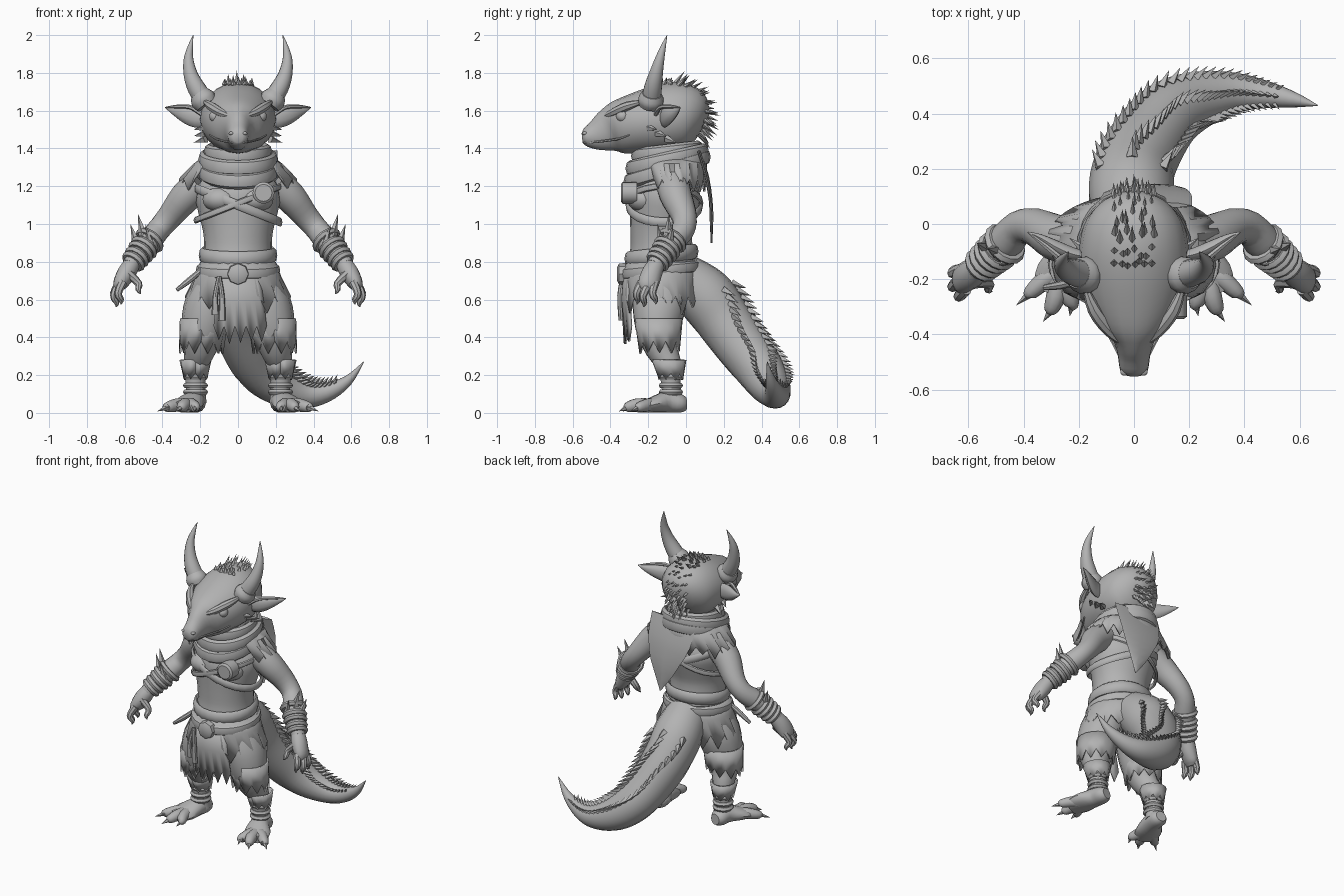
import bpy
import bmesh
import random
from math import sin, cos, pi, radians
from mathutils import Vector, Matrix

random.seed(4)
X_AXIS, Z_AXIS = Vector((1, 0, 0)), Vector((0, 0, 1))
parts = []

cube = bpy.data.objects.get("Cube")
if cube:
    bpy.data.objects.remove(cube, do_unlink=True)

clay = bpy.data.materials.new("clay grey")
clay.use_nodes = True
clay.diffuse_color = (.45, .45, .45, 1)
clay.node_tree.nodes["Principled BSDF"].inputs["Base Color"].default_value = clay.diffuse_color


def finish(name, bm, mirror=False, thickness=0):
    """Turn a bmesh into an object with the shared material and modifiers."""
    bmesh.ops.recalc_face_normals(bm, faces=bm.faces[:])
    mesh = bpy.data.meshes.new(name)
    bm.to_mesh(mesh)
    bm.free()
    mesh.materials.append(clay)
    part = bpy.data.objects.new(name, mesh)
    bpy.context.collection.objects.link(part)
    if thickness:
        part.modifiers.new("Thickness", 'SOLIDIFY').thickness = thickness
    if mirror:
        part.modifiers.new("Mirror", 'MIRROR').use_mirror_merge = False
    parts.append(part)


def refine(path, steps, closed=False):
    """Smooth a path of (x, y, z, radius, other radius) points."""
    points = [tuple(p) if len(p) == 5 else (*p, p[3]) for p in path]
    count = len(points)
    pick = (lambda i: points[i % count]) if closed else (lambda i: points[max(0, min(count - 1, i))])
    result = []
    for i in range(count if closed else count - 1):
        for k in range(steps):
            t = k / steps
            result.append([
                b + .5 * t * (c - a + t * (2 * a - 5 * b + 4 * c - d + t * (3 * (b - c) + d - a)))
                for a, b, c, d in zip(pick(i - 1), pick(i), pick(i + 1), pick(i + 2))])
    return result if closed else result + [list(points[-1])]


def frame(points, i, reference, closed=False):
    """Centre, direction and the two cross directions at one path point."""
    last = len(points) - 1
    before = points[i - 1] if i or closed else points[i]
    after = points[(i + 1) % len(points)] if i < last or closed else points[i]
    along = (Vector(after[:3]) - Vector(before[:3])).normalized()
    side = (reference - along * reference.dot(along)).normalized()
    return Vector(points[i][:3]), along, side, along.cross(side)


def loft(name, path, reference=X_AXIS, sides=14, steps=3, closed=False, mirror=False):
    points = refine(path, steps, closed)
    bm = bmesh.new()
    rings = []
    for i, point in enumerate(points):
        centre, along, side, up = frame(points, i, reference, closed)
        wide, deep = max(point[3], .001), max(point[4], .001)
        angles = [2 * pi * k / sides for k in range(sides)]
        rings.append([bm.verts.new(centre + side * wide * cos(a) + up * deep * sin(a)) for a in angles])
    for i in range(len(rings) if closed else len(rings) - 1):
        lower, upper = rings[i], rings[(i + 1) % len(rings)]
        for k in range(sides):
            n = (k + 1) % sides
            bm.faces.new((lower[k], lower[n], upper[n], upper[k]))
    if not closed:
        bm.faces.new(rings[0])
        bm.faces.new(rings[-1])
    finish(name, bm, mirror)


def hoop(name, cy, cz, rx, ry, droop, height, thick, slope=0):
    """A band around the body; droop lowers its front, slope tips it sideways."""
    angles = [2 * pi * k / 24 for k in range(24)]
    loft(name, [(rx * sin(a), cy - ry * cos(a), cz - droop * cos(a) + slope * sin(a), height, thick)
                for a in angles], Z_AXIS, sides=8, steps=1, closed=True)


def ragged(name, rows, start, end, teeth, depth, mirror=False):
    """A curved cloth sheet with a torn lower edge; angle zero is the front."""
    bm = bmesh.new()
    columns = []
    for k in range(teeth * 2 + 1):
        a = start + (end - start) * k / (teeth * 2)
        tear = depth * random.uniform(.6, 1) if k % 2 else 0
        columns.append([bm.verts.new((cx + rx * sin(a), cy - ry * cos(a),
                                      z - (tear if row == len(rows) - 1 else 0)))
                        for row, (cx, cy, z, rx, ry) in enumerate(rows)])
    for left, right in zip(columns, columns[1:]):
        for r in range(len(rows) - 1):
            bm.faces.new((left[r], left[r + 1], right[r + 1], right[r]))
    finish(name, bm, mirror, .012)


def spikes(name, items, mirror=False, sides=5):
    """Many small cones, each given as base, tip and radius."""
    bm = bmesh.new()
    for base, tip, radius in items:
        base, tip = Vector(base), Vector(tip)
        turn = Z_AXIS.rotation_difference(tip - base).to_matrix()
        ring = [bm.verts.new(base + turn @ Vector((radius * cos(2 * pi * k / sides),
                                                   radius * sin(2 * pi * k / sides), 0)))
                for k in range(sides)]
        point = bm.verts.new(tip)
        for k in range(sides):
            bm.faces.new((ring[k], ring[(k + 1) % sides], point))
        bm.faces.new(ring)
    finish(name, bm, mirror)


def ball(name, centre, size, mirror=False):
    bm = bmesh.new()
    bmesh.ops.create_uvsphere(bm, u_segments=14, v_segments=10, radius=1,
                              matrix=Matrix.Translation(centre) @ Matrix.Diagonal((*size, 1)))
    finish(name, bm, mirror)


# Torso and chest
loft("torso", [(0, -.13, .62, .17, .15), (0, -.13, .75, .19, .18), (0, -.13, .87, .18, .165),
               (0, -.13, .96, .185, .165), (0, -.12, 1.06, .21, .18), (0, -.11, 1.14, .225, .19),
               (0, -.1, 1.21, .21, .17), (0, -.09, 1.28, .15, .14), (0, -.1, 1.45, .11, .11)], sides=20)
ball("chest_muscle", (.09, -.22, 1.13), (.1, .09, .07), True)

# Head, face and ears
loft("head", [(0, -.55, 1.455, .025), (0, -.53, 1.458, .05), (0, -.47, 1.472, .06, .085),
              (0, -.41, 1.495, .08, .115), (0, -.36, 1.51, .13, .14), (0, -.27, 1.53, .175, .16),
              (0, -.16, 1.55, .2, .18), (0, -.06, 1.567, .195, .185), (0, .02, 1.57, .17, .165),
              (0, .08, 1.56, .11, .115), (0, .11, 1.55, .03)], sides=20)
ball("eye", (.118, -.335, 1.57), (.035, .035, .033), True)
loft("brow", [(.04, -.43, 1.57, .012), (.09, -.385, 1.59, .023), (.145, -.31, 1.625, .024),
              (.18, -.22, 1.65, .008)], Z_AXIS, sides=8, mirror=True)
loft("mouth_line", [(.03, -.54, 1.43, .005), (.056, -.47, 1.435, .006), (.115, -.36, 1.45, .006),
                    (.15, -.3, 1.47, .004)], Z_AXIS, sides=6, mirror=True)
ball("nostril", (.035, -.535, 1.48), (.015, .015, .01), True)
loft("ear", [(.16, -.12, 1.56, .045, .02), (.22, -.11, 1.565, .055, .025), (.28, -.085, 1.58, .045, .025),
             (.34, -.05, 1.6, .022, .014), (.385, -.03, 1.617, .002)], Z_AXIS, sides=10, mirror=True)
loft("ear_rim", [(.19, -.16, 1.58, .012), (.25, -.135, 1.618, .012), (.32, -.08, 1.622, .01),
                 (.385, -.03, 1.617, .003)], Z_AXIS, sides=6, mirror=True)
spikes("cheek_spikes", [((.17, -.2 + .05 * k, 1.51 - .03 * k), (.235, -.15 + .05 * k, 1.5 - .035 * k), .022)
                        for k in range(3)], True)

# Horns
loft("horn", [(.175, -.185, 1.65, .052), (.22, -.175, 1.72, .048), (.25, -.16, 1.79, .038),
              (.262, -.14, 1.87, .026), (.252, -.12, 1.94, .014), (.237, -.1, 2, .001)], mirror=True)
loft("horn_collar", [(.165, -.19, 1.63, .06), (.185, -.185, 1.66, .068), (.205, -.18, 1.69, .053)], mirror=True)

# Head crest
crest = []
for row in range(-3, 4):
    for k in range(10):
        a = radians(105 - 15 * k + random.uniform(-5, 5))
        x = .022 * row + random.uniform(-.008, .008)
        out = Vector((x * .4, cos(a), sin(a)))
        base = Vector((x, -.1 + .195 * cos(a), 1.56 + .18 * sin(a)))
        size = (.085 if k > 1 else .04) * (1 - .12 * abs(row))
        crest.append((base, base + (out + Vector((0, sin(a), -cos(a))) * .5) * size, .014))
for k in range(9):
    base = Vector((0, -.43 + .035 * k, 1.595 + .015 * k))
    crest.append((base, base + Vector((0, .03, .03)), .013))
spikes("head_crest", crest, sides=4)

# Arms, bracers and hands
arm = [(.2, -.07, 1.21, .09), (.28, -.05, 1.14, .085), (.36, -.01, 1.04, .068), (.42, -.015, .97, .062),
       (.47, -.07, .91, .066), (.53, -.125, .84, .053), (.57, -.165, .78, .044)]
loft("arm", arm, mirror=True)
elbow, wrist = Vector(arm[3][:3]), Vector(arm[-1][:3])
for k, t in enumerate((.3, .5, .62, .76, .88)):
    centre = elbow.lerp(wrist, t) + Vector((.005, -.018, 0)) * (1 - t)
    half, radius = (wrist - elbow).normalized() * .016, .09 - .028 * t
    loft("bracer_band", [(*(centre - half), radius - .006), (*centre, radius + .004),
                         (*(centre + half), radius - .006)], steps=2, mirror=True)
spikes("bracer_spikes", [((.49, -.1, .9), (.53, -.09, 1.055), .035), ((.53, -.09, .88), (.57, -.07, 1), .03),
                         ((.46, -.13, .88), (.49, -.15, 1), .025)], True)
loft("palm", [(.555, -.15, .8, .042), (.59, -.18, .74, .05, .055), (.625, -.2, .68, .038, .055),
              (.635, -.205, .65, .02, .035)], mirror=True)
digits = [((.625, -.165, .69), (.65, -.16, .575)), ((.63, -.2, .68), (.645, -.225, .56)),
          ((.61, -.235, .69), (.62, -.26, .575)), ((.58, -.21, .74), (.515, -.245, .63))]
for base, tip in digits:
    base, tip = Vector(base), Vector(tip)
    middle = base.lerp(tip, .5) + Vector((.02, -.015, 0)) * (1 if tip.x > base.x else -1)
    loft("finger", [(*base, .024), (*middle, .02), (*base.lerp(tip, .8), .015), (*tip, .002)],
         sides=8, mirror=True)

# Legs, shin wraps and feet
loft("leg", [(.1, -.13, .72, .1, .13), (.15, -.14, .58, .13, .145), (.18, -.15, .45, .122, .12),
             (.2, -.13, .34, .088), (.22, -.09, .26, .066), (.225, -.08, .15, .052),
             (.22, -.07, .05, .054)], mirror=True)
ragged("trouser_hem", [(.18, -.145, .5, .128, .128), (.195, -.14, .38, .118, .112)], 0, 2 * pi, 10, .07, True)
ragged("shin_guard", [(.225, -.09, .28, .085, .092), (.225, -.08, .21, .066, .07)], 0, 2 * pi, 8, .04, True)
for z in (.19, .145, .11):
    loft("shin_wrap", [(.225, -.08, z - .014, .057), (.225, -.08, z, .066), (.225, -.08, z + .014, .057)],
         steps=2, mirror=True)
loft("foot", [(.22, 0, .05, .035), (.225, -.03, .05, .055, .05), (.235, -.1, .058, .062, .057),
              (.27, -.18, .042, .085, .041), (.3, -.25, .03, .07, .028)], mirror=True)
for x, y in ((.225, -.29), (.3, -.31), (.375, -.25)):
    loft("toe", [(.25 + .25 * (x - .225), -.18, .04, .038), ((x + .265) / 2, y + .05, .042, .036),
                 (x, y, .03, .027), (x + .005, y - .015, .025, .012)], sides=10, mirror=True)
    spikes("toe_claw", [((x, y, .03), (x + .3 * (x - .2), y - .045, .008), .018)], True)

# Tail with three rows of spines
tail = [(0, -.02, .72, .13), (-.01, .1, .62, .155), (0, .2, .49, .15), (.05, .3, .35, .14),
        (.12, .39, .23, .128), (.22, .445, .145, .108), (.35, .475, .1, .078), (.47, .47, .11, .052),
        (.58, .45, .17, .028), (.665, .43, .27, .002)]
loft("tail", tail, Z_AXIS, sides=18, steps=4)
trail, spines = refine(tail, 4), []
for i in range(5, 31):
    centre, along, top, across = frame(trail, i, Z_AXIS)
    for lean in (-.85, 0, .85):
        out = top * cos(lean) + across * sin(lean)
        radius = trail[i][3]
        spines.append((centre + out * radius * .96,
                       centre + out * (radius * 1.15 + .015) + along * (.02 + radius * .3), .005 + radius * .11))
spikes("tail_spines", spines, sides=4)

# Scarf, shoulder mantle and back cape
for cz, rx, ry, droop in ((1.38, .155, .165, .02), (1.34, .185, .195, .045), (1.29, .19, .205, .065)):
    hoop("scarf_fold", -.1, cz, rx, ry, droop, .042, .026)
ragged("shoulder_mantle", [(0, -.09, 1.38, .15, .16), (0, -.07, 1.32, .235, .18), (0, -.06, 1.24, .315, .17)],
       .85, 2 * pi - .85, 15, .07)
loft("back_cape", [(.04, .07, 1.38, .17, .012), (.05, .11, 1.25, .16, .012), (.07, .13, 1.13, .12, .01),
                   (.08, .135, 1.03, .075, .01), (.1, .135, .9, .004)], sides=8, steps=2)

# Chest straps with a round clasp
hoop("chest_strap", -.115, 1.1, .225, .195, 0, .024, .01, slope=-.09)
hoop("cross_strap", -.115, 1.11, .225, .197, 0, .018, .01, slope=.09)
loft("round_clasp", [(.135, -.345, 1.165, .045), (.135, -.335, 1.165, .058), (.135, -.26, 1.165, .058)],
     steps=1, sides=16)

# Belt, skirt and hanging pieces
hoop("waist_sash", -.13, .835, .19, .178, .02, .04, .018)
hoop("belt", -.13, .755, .205, .195, .02, .032, .018)
loft("belt_buckle", [(0, -.365, .735, .035), (0, -.355, .735, .055), (0, -.31, .735, .06)], steps=1, sides=8)
ragged("skirt", [(0, -.13, .8, .2, .19), (0, -.13, .72, .23, .2), (0, -.13, .62, .28, .205)], 0, 2 * pi, 16, .1)
ragged("front_flap", [(0, -.13, .76, .2, .2), (0, -.13, .6, .24, .213), (0, -.13, .46, .27, .2)], -.5, .6, 5, .1)
for x, low in ((-.12, .52), (-.085, .49)):
    loft("hanging_cord", [(-.1, -.335, .72, .012), (x, -.35, .62, .014), (x, -.345, low, .02, .012)], sides=8)
loft("belt_knife", [(-.19, -.2, .76, .014), (-.26, -.22, .7, .016), (-.325, -.23, .65, .01)], Z_AXIS, sides=8)

# Smooth shading with crisp edges
bpy.ops.object.select_all(action='DESELECT')
for part in parts:
    part.select_set(True)
bpy.context.view_layer.objects.active = parts[0]
bpy.ops.object.shade_smooth_by_angle(angle=radians(38))
